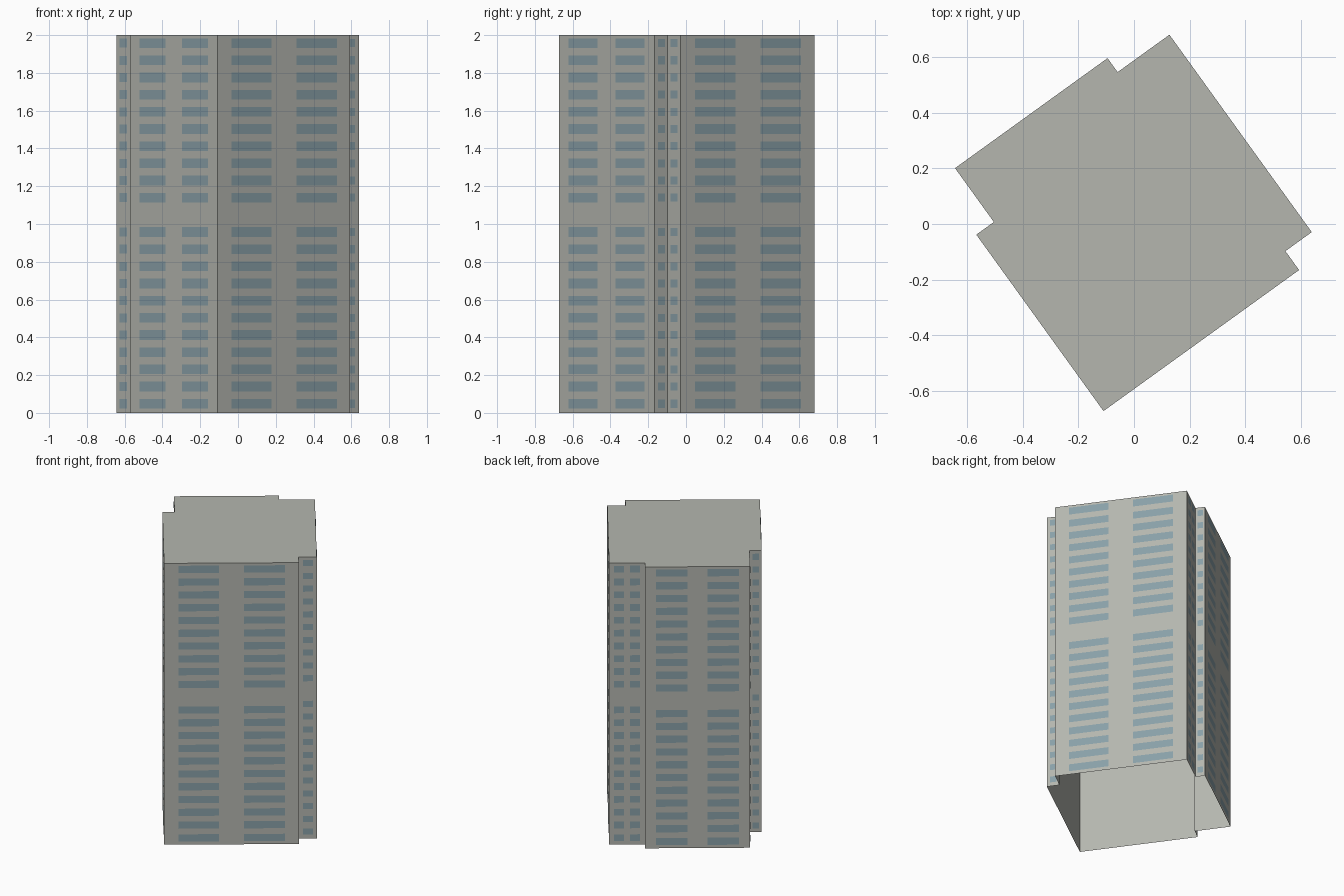
import bpy, bmesh
from math import radians
from mathutils import Matrix, Vector

cube = bpy.data.objects.get("Cube")
if cube:
    bpy.data.objects.remove(cube, do_unlink=True)


def make_material(name, rgb):
    mat = bpy.data.materials.new(name)
    mat.use_nodes = True
    mat.diffuse_color = (*rgb, 1)
    mat.node_tree.nodes["Principled BSDF"].inputs["Base Color"].default_value = (*rgb, 1)
    return mat


def make_object(name, bm, mat):
    mesh = bpy.data.meshes.new(name)
    bm.to_mesh(mesh)
    bm.free()
    mesh.materials.append(mat)
    obj = bpy.data.objects.new(name, mesh)
    bpy.context.collection.objects.link(obj)
    return obj


concrete = make_material("warm grey concrete", (0.46, 0.47, 0.43))
glass = make_material("blue grey glass", (0.25, 0.35, 0.39))

HEIGHT = 2.0
SLOTS = 22          # storeys
BLANK = 11          # storey without windows
OFFSET = 0.002      # window plates stand just proud of the wall

# Footprint, counter-clockwise, square to its own axes and then turned
turn = Matrix.Rotation(radians(35.8), 3, "Z")
plan = [(-0.483, -0.482), (0.385, -0.482), (0.385, -0.398), (0.502, -0.398),
        (0.502, 0.478), (0.272, 0.478), (0.272, 0.54), (-0.405, 0.54),
        (-0.405, 0.301), (-0.483, 0.301)]
corners = [turn @ Vector((u, v, 0)) for u, v in plan]
walls = list(zip(corners, corners[1:] + corners[:1]))
up = Vector((0, 0, HEIGHT))

# Tower shell: walls and flat roof, open underneath
bm = bmesh.new()
low = [bm.verts.new(c) for c in corners]
high = [bm.verts.new(c + up) for c in corners]
for i in range(len(corners)):
    j = (i + 1) % len(corners)
    bm.faces.new((low[i], low[j], high[j], high[i]))
bm.faces.new(high)
make_object("tower_shell", bm, concrete)


def window_spans(length):
    """Window columns as fractions of the wall, with the window height."""
    if length > 0.5:
        return [(0.106, 0.407), (0.594, 0.897)], 0.051
    if length > 0.2:
        return [(0.14, 0.42), (0.58, 0.86)], 0.048
    return [(0.24, 0.78)], 0.043


# Window bands on every wall
bm = bmesh.new()
pitch = HEIGHT / SLOTS
for start, end in walls:
    along = end - start
    out = Vector((along.y, -along.x, 0)).normalized() * OFFSET
    spans, tall = window_spans(along.length)
    for row in range(SLOTS):
        if row == BLANK:
            continue
        mid = (row + 0.5) * pitch + 0.003
        for a, b in spans:
            quad = [(a, -1), (b, -1), (b, 1), (a, 1)]
            bm.faces.new([bm.verts.new(start + along * t + out
                                       + Vector((0, 0, mid + s * tall / 2)))
                          for t, s in quad])
make_object("windows", bm, glass)
